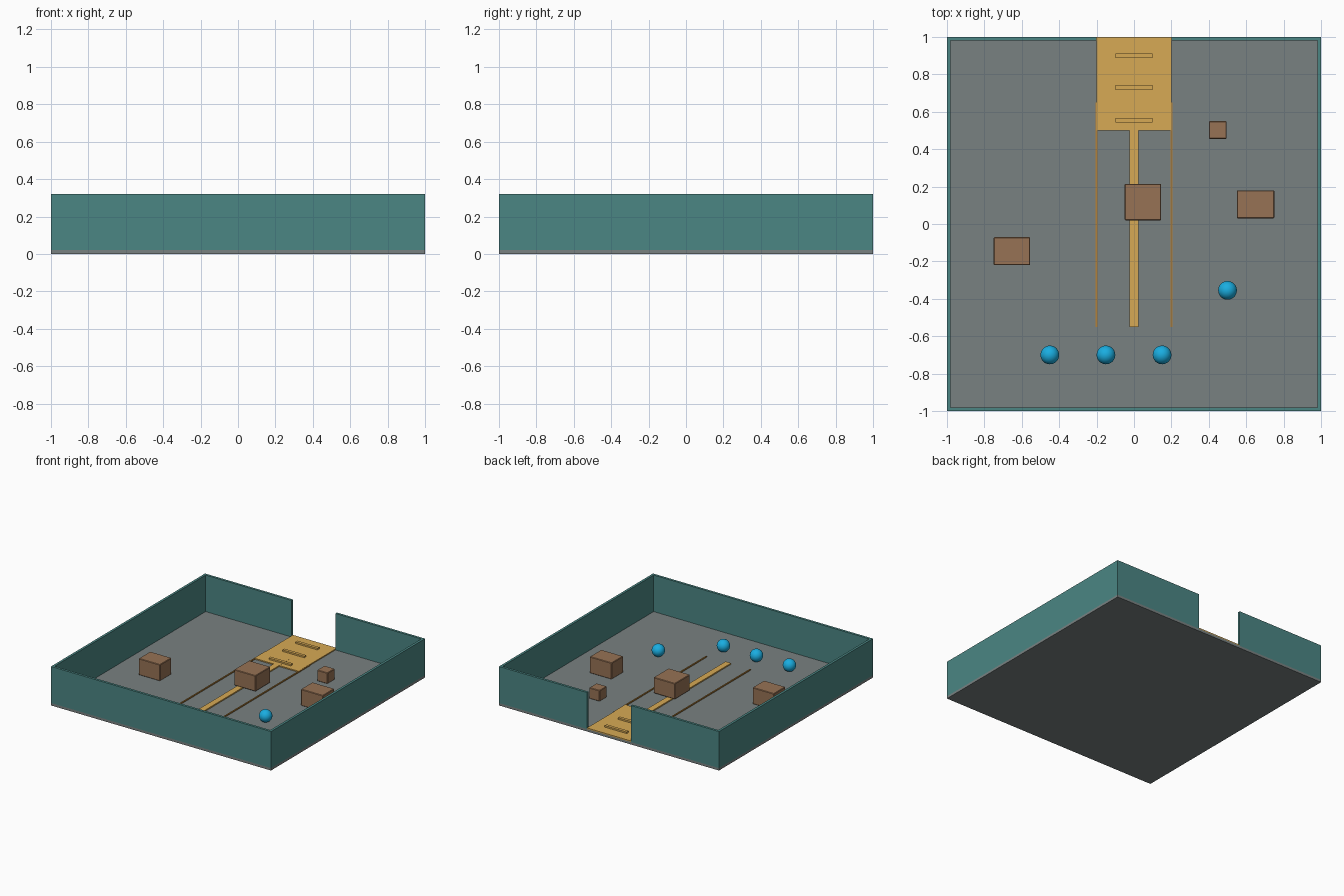
import bpy

if "Cube" in bpy.data.objects:
    bpy.data.objects.remove(bpy.data.objects["Cube"])


def material(name, rgb):
    m = bpy.data.materials.new(name)
    m.diffuse_color = (*rgb, 1)
    m.use_nodes = True
    m.node_tree.nodes["Principled BSDF"].inputs["Base Color"].default_value = m.diffuse_color
    return m


FLOOR = material("floor_grey", (0.19, 0.22, 0.22))
WALL = material("wall_teal", (0.07, 0.24, 0.23))
YELLOW = material("marking_yellow", (0.68, 0.40, 0.09))
ORANGE = material("line_orange", (0.45, 0.22, 0.04))
WOOD = material("crate_brown", (0.31, 0.17, 0.09))
BLUE = material("ball_blue", (0.01, 0.42, 0.75))


def box(name, x, y, z, mat, bevel=0):
    """Box spanning the given (min, max) ranges."""
    bpy.ops.mesh.primitive_cube_add(
        size=1, location=[(a + b) / 2 for a, b in (x, y, z)])
    ob = bpy.context.object
    ob.name = name
    ob.scale = [b - a for a, b in (x, y, z)]
    bpy.ops.object.transform_apply(location=False, rotation=False, scale=True)
    ob.data.materials.append(mat)
    if bevel:
        mod = ob.modifiers.new("bevel", 'BEVEL')
        mod.width = bevel
        mod.segments = 1
    return ob


# Floor slab
G = 0.02
box("floor", (-1, 1), (-1, 1), (0, G), FLOOR)

# Walls, with a doorway in the back
T, H = 0.02, (G, 0.32)
box("front_wall", (-1, 1), (-1, -1 + T), H, WALL)
box("left_wall", (-1, -1 + T), (-1 + T, 1 - T), H, WALL)
box("right_wall", (1 - T, 1), (-1 + T, 1 - T), H, WALL)
box("back_wall_left", (-1, -0.2), (1 - T, 1), H, WALL)
box("back_wall_right", (0.2, 1), (1 - T, 1), H, WALL)

# Doorway pad with raised cleats
box("entry_pad", (-0.2, 0.2), (0.5, 1), (G, 0.029), YELLOW)
for i, y in enumerate((0.555, 0.73, 0.9)):
    box(f"pad_cleat_{i + 1}", (-0.1, 0.1), (y - 0.0125, y + 0.0125),
        (0.029, 0.042), YELLOW)

# Lane markings
box("lane_centre_strip", (-0.025, 0.025), (-0.55, 0.65), (G, 0.03), YELLOW)
for side, x in (("left", -0.2), ("right", 0.2)):
    box(f"lane_edge_{side}", (x - 0.005, x + 0.005), (-0.55, 0.65),
        (G, 0.028), ORANGE)

# Crates
crates = [((-0.05, 0.145), (0.02, 0.215), (0.03, 0.16)),
          ((0.55, 0.75), (0.03, 0.18), (G, 0.155)),
          ((-0.75, -0.555), (-0.22, -0.07), (G, 0.155)),
          ((0.4, 0.495), (0.455, 0.55), (G, 0.11))]
for i, (x, y, z) in enumerate(crates):
    box(f"crate_{i + 1}", x, y, z, WOOD, bevel=0.004)

# Balls
for i, (x, y) in enumerate([(-0.45, -0.7), (-0.15, -0.7),
                            (0.15, -0.7), (0.5, -0.355)]):
    bpy.ops.mesh.primitive_uv_sphere_add(
        segments=32, ring_count=16, radius=0.05, location=(x, y, G + 0.05))
    ball = bpy.context.object
    ball.name = f"ball_{i + 1}"
    ball.data.materials.append(BLUE)
    bpy.ops.object.shade_smooth()
